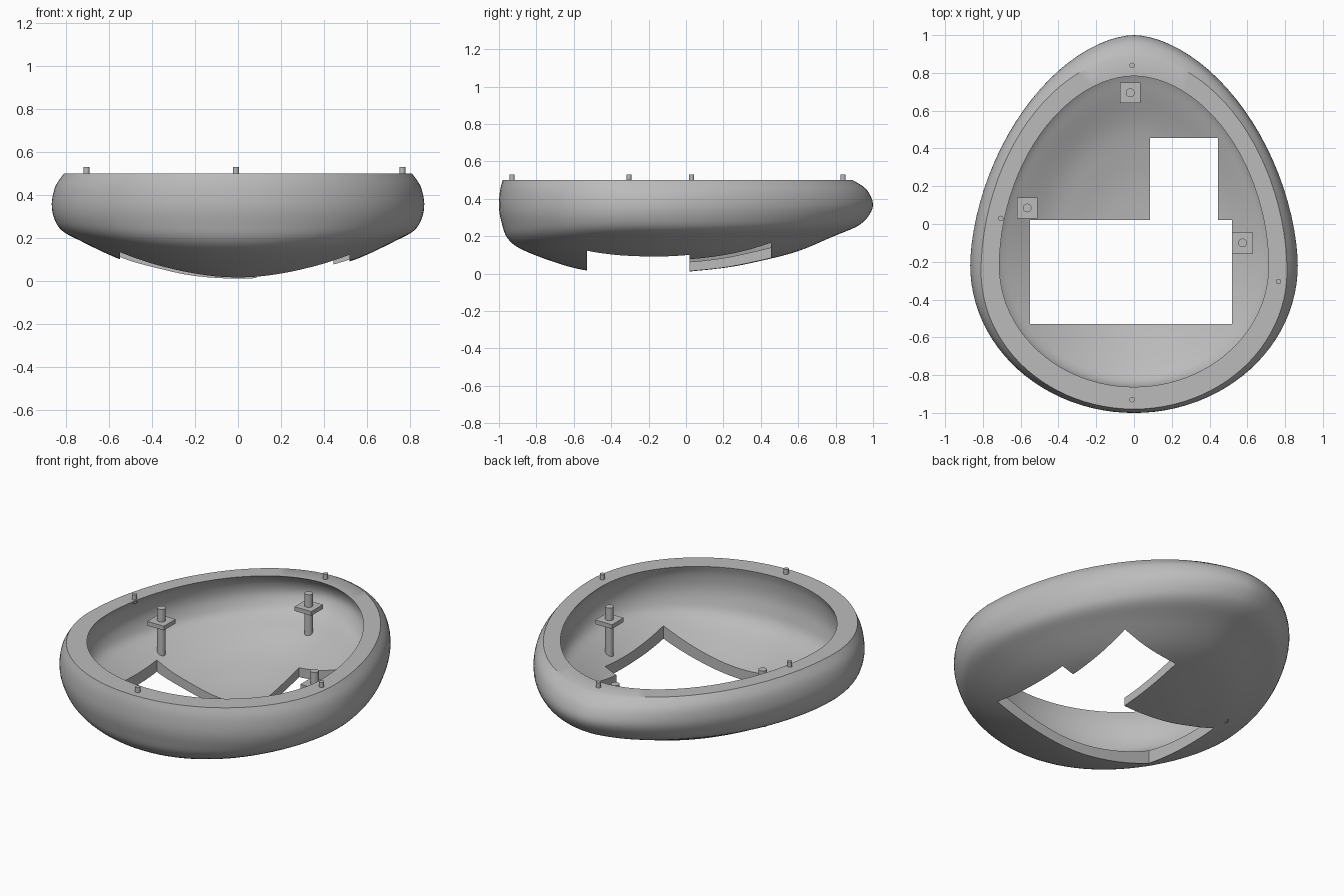
import bpy, bmesh, math

cube = bpy.data.objects.get("Cube")
if cube:
    bpy.data.objects.remove(cube)

grey = bpy.data.materials.new("plain_grey")
grey.use_nodes = True
grey.diffuse_color = (0.5, 0.5, 0.5, 1)
grey.node_tree.nodes["Principled BSDF"].inputs["Base Color"].default_value = (0.5, 0.5, 0.5, 1)

SEGMENTS = 96
STEPS = 4
RIM_Z = 0.5
# Egg rings from rim to base: front y, back y, half width, widest y, back roundness, z front, z side, z back
RINGS = [
    (-0.98, 0.89, 0.81, -0.25, 1.9, 0.5, 0.5, 0.5),
    (-0.995, 0.965, 0.85, -0.23, 1.82, 0.44, 0.44, 0.45),
    (-1.0, 1.0, 0.867, -0.22, 1.76, 0.35, 0.36, 0.37),
    (-0.985, 0.97, 0.855, -0.22, 1.76, 0.27, 0.29, 0.3),
    (-0.955, 0.91, 0.82, -0.21, 1.78, 0.19, 0.235, 0.25),
    (-0.88, 0.79, 0.74, -0.2, 1.8, 0.13, 0.19, 0.2),
    (-0.7, 0.6, 0.56, -0.17, 1.85, 0.06, 0.105, 0.12),
    (-0.54, 0.4, 0.4, -0.13, 1.9, 0.018, 0.06, 0.068),
    (-0.35, 0.2, 0.22, -0.1, 2.0, 0.003, 0.022, 0.03),
    (-0.1, -0.1, 0.0, -0.1, 2.0, 0.0, 0.0, 0.0),
]


def smooth_rings():
    """Catmull-Rom interpolation between the control rings."""
    out = []
    last = len(RINGS) - 1
    for i in range(last):
        quad = [RINGS[min(max(i + k, 0), last)] for k in (-1, 0, 1, 2)]
        for j in range(STEPS):
            t = j / STEPS
            out.append([b + 0.5 * t * (c - a + t * (2 * a - 5 * b + 4 * c - d + t * (3 * (b - c) + d - a)))
                        for a, b, c, d in zip(*quad)])
    return out + [list(RINGS[-1])]


def ring_point(ring, angle, scale, z_scale):
    front, back, width, mid, power, zf, zs, zb = ring
    c, s = math.cos(angle), math.sin(angle)
    e = 2 / power if s > 0 else 1
    x = math.copysign(width * abs(c) ** e, c)
    y = mid + ((back if s > 0 else front) - mid) * abs(s) ** e
    z = zs + ((zb if s > 0 else zf) - zs) * s * s
    return x * scale, y * scale, RIM_Z + (z - RIM_Z) * z_scale


def finish(bm, name):
    bmesh.ops.recalc_face_normals(bm, faces=bm.faces)
    mesh = bpy.data.meshes.new(name)
    bm.to_mesh(mesh)
    bm.free()
    mesh.materials.append(grey)
    ob = bpy.data.objects.new(name, mesh)
    bpy.context.collection.objects.link(ob)
    return ob


def select(ob):
    bpy.ops.object.select_all(action='DESELECT')
    ob.select_set(True)
    bpy.context.view_layer.objects.active = ob


def smooth(ob):
    select(ob)
    bpy.ops.object.shade_smooth_by_angle(angle=math.radians(35))


# Hollow egg-shaped shell: inner skin up to the rim, then outer skin down
bm = bmesh.new()
rings = smooth_rings()
loops = [(r, 0.88, 0.9) for r in reversed(rings)] + [(r, 1, 1) for r in rings]
grid = [[bm.verts.new(ring_point(r, math.tau * k / SEGMENTS, s, zs)) for k in range(SEGMENTS)]
        for r, s, zs in loops]
for low, high in zip(grid, grid[1:]):
    for k in range(SEGMENTS):
        n = (k + 1) % SEGMENTS
        bm.faces.new((low[k], low[n], high[n], high[k]))
bmesh.ops.remove_doubles(bm, verts=bm.verts, dist=0.0001)
shell = finish(bm, "bowl_shell")

# Stepped opening through the floor
bm = bmesh.new()
outline = [(-0.55, -0.53), (0.52, -0.53), (0.52, 0.02), (0.445, 0.02),
           (0.445, 0.455), (0.085, 0.455), (0.085, 0.02), (-0.55, 0.02)]
base = bm.faces.new([bm.verts.new((x, y, -0.2)) for x, y in outline])
top = bmesh.ops.extrude_face_region(bm, geom=[base])["geom"]
bmesh.ops.translate(bm, vec=(0, 0, 0.6), verts=[v for v in top if isinstance(v, bmesh.types.BMVert)])
cutter = finish(bm, "floor_cutter")
cutter.hide_render = True
select(shell)
cut = shell.modifiers.new("floor_opening", 'BOOLEAN')
cut.operation = 'DIFFERENCE'
cut.solver = 'EXACT'
cut.object = cutter
bpy.ops.object.modifier_apply(modifier=cut.name)
bpy.data.objects.remove(cutter)
smooth(shell)


def rod(name, x, y, radius, z0, z1):
    bm = bmesh.new()
    bmesh.ops.create_cone(bm, cap_ends=True, segments=20, radius1=radius, radius2=radius, depth=z1 - z0)
    bmesh.ops.translate(bm, vec=(x, y, (z0 + z1) / 2), verts=bm.verts)
    smooth(finish(bm, name))


def plate(name, x, y, size, z0, z1):
    bm = bmesh.new()
    bmesh.ops.create_cube(bm, size=1)
    bmesh.ops.scale(bm, vec=(size, size, z1 - z0), verts=bm.verts)
    bmesh.ops.translate(bm, vec=(x, y, (z0 + z1) / 2), verts=bm.verts)
    finish(bm, name)


# Locating pins on the rim
for side, x, y in (("back", -0.01, 0.84), ("right", -0.705, 0.03),
                   ("left", 0.765, -0.305), ("front", -0.01, -0.93)):
    rod(side + "_rim_pin", x, y, 0.014, 0.48, 0.53)

# Mounting posts: column, square plate and peg
for side, x, y, foot in (("back", -0.02, 0.695, 0.18), ("right", -0.565, 0.085, 0.13),
                         ("left", 0.575, -0.1, 0.13)):
    rod(side + "_post_column", x, y, 0.023, foot, 0.37)
    plate(side + "_post_plate", x, y, 0.11, 0.365, 0.39)
    rod(side + "_post_peg", x, y, 0.023, 0.385, 0.465)
